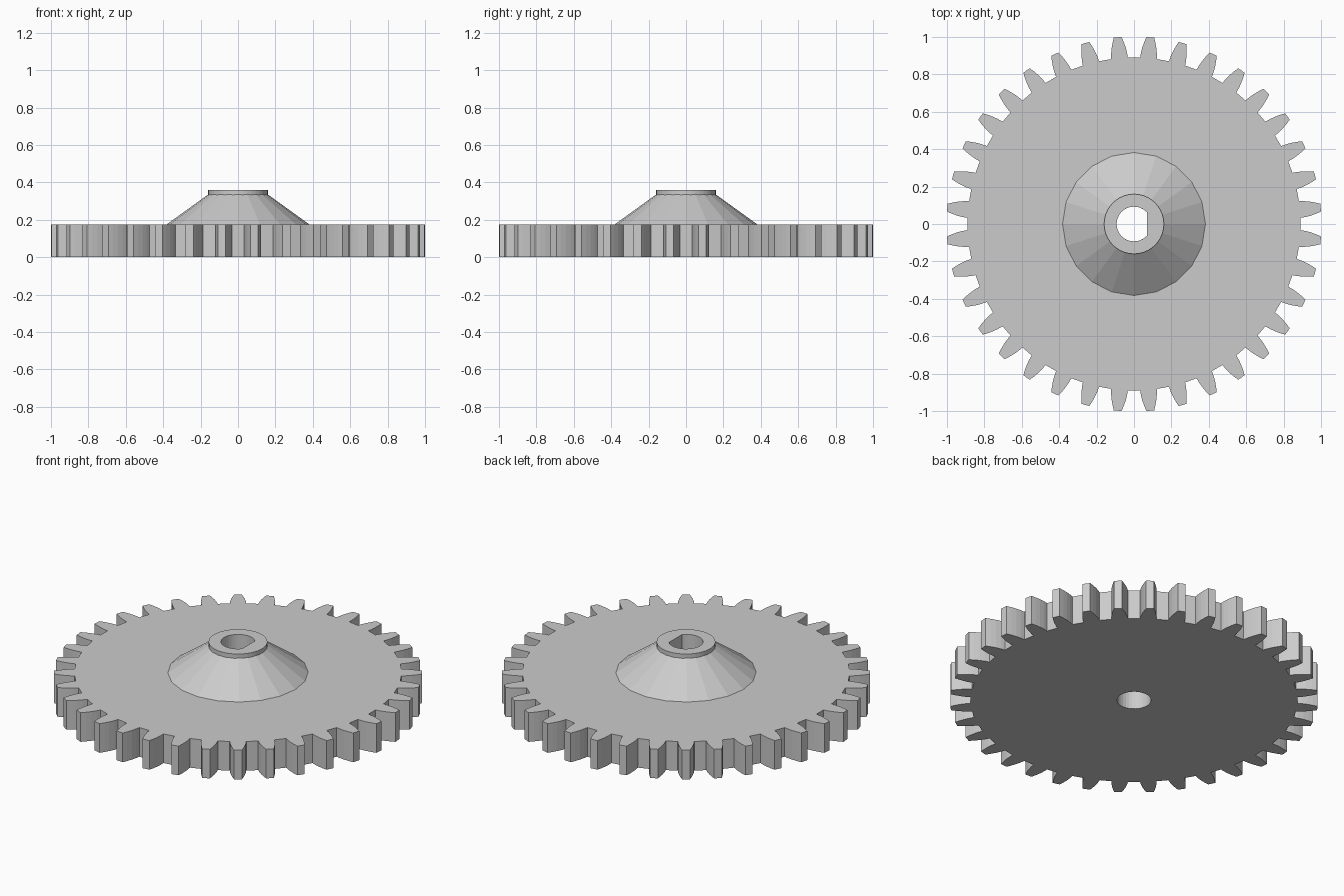
import bpy, bmesh, math
from mathutils import Vector

if "Cube" in bpy.data.objects:
    bpy.data.objects.remove(bpy.data.objects["Cube"], do_unlink=True)

grey = bpy.data.materials.new("plain grey")
grey.use_nodes = True
grey.diffuse_color = (0.6, 0.6, 0.6, 1)
grey.node_tree.nodes["Principled BSDF"].inputs["Base Color"].default_value = (0.6, 0.6, 0.6, 1)

TEETH = 36
PLATE_TOP, HUB_TOP, TOP = 0.175, 0.34, 0.36
BORE, FLAT = 0.093, 0.07


def prism(name, bottom, top, z0, z1):
    """Solid between two outlines with equal point counts."""
    bm = bmesh.new()
    lo = [bm.verts.new((x, y, z0)) for x, y in bottom]
    hi = [bm.verts.new((x, y, z1)) for x, y in top]
    bm.faces.new(lo[::-1])
    bm.faces.new(hi)
    n = len(lo)
    for i in range(n):
        j = (i + 1) % n
        bm.faces.new((lo[i], lo[j], hi[j], hi[i]))
    mesh = bpy.data.meshes.new(name)
    bm.to_mesh(mesh)
    bm.free()
    mesh.materials.append(grey)
    obj = bpy.data.objects.new(name, mesh)
    bpy.context.collection.objects.link(obj)
    return obj


def circle(radius, sides):
    return [(radius * math.cos(math.tau * i / sides), radius * math.sin(math.tau * i / sides))
            for i in range(sides)]


def gear_outline():
    # (radius, half width) up one tooth flank
    flank = [(0.89, 0.045), (0.915, 0.043), (0.945, 0.038), (0.975, 0.03), (1.002, 0.021)]
    tooth = [(r, -w) for r, w in flank] + [(r, w) for r, w in reversed(flank)]
    points = []
    for k in range(TEETH):
        turn = math.tau * (k + 0.5) / TEETH
        for r, w in tooth:
            a = turn + w / r
            points.append((r * math.cos(a), r * math.sin(a)))
    return points


def cut(obj, cutter):
    mod = obj.modifiers.new("bore", 'BOOLEAN')
    mod.operation = 'DIFFERENCE'
    mod.solver = 'EXACT'
    mod.object = cutter
    deps = bpy.context.evaluated_depsgraph_get()
    mesh = bpy.data.meshes.new_from_object(obj.evaluated_get(deps))
    obj.modifiers.clear()
    obj.data = mesh


# Toothed plate, conical hub and collar
plate = prism("gear_plate", gear_outline(), gear_outline(), 0, PLATE_TOP)
hub = prism("hub_cone", circle(0.382, 20), circle(0.153, 20), PLATE_TOP, HUB_TOP)
collar = prism("hub_collar", circle(0.16, 40), circle(0.16, 40), 0.3, TOP)

# Round bore through the plate, flat-sided bore through the hub
ring = circle(BORE, 32)
half = math.acos(FLAT / BORE)
d_ring = [(BORE * math.cos(a), BORE * math.sin(a)) for a in
          [half + (math.tau - 2 * half) * i / 26 for i in range(27)]]
round_cutter = prism("round_cutter", ring, ring, -0.1, 0.5)
d_cutter = prism("flat_sided_cutter", d_ring, d_ring, -0.1, 0.5)
cut(plate, round_cutter)
cut(hub, d_cutter)
cut(collar, d_cutter)
for cutter in (round_cutter, d_cutter):
    bpy.data.objects.remove(cutter, do_unlink=True)
